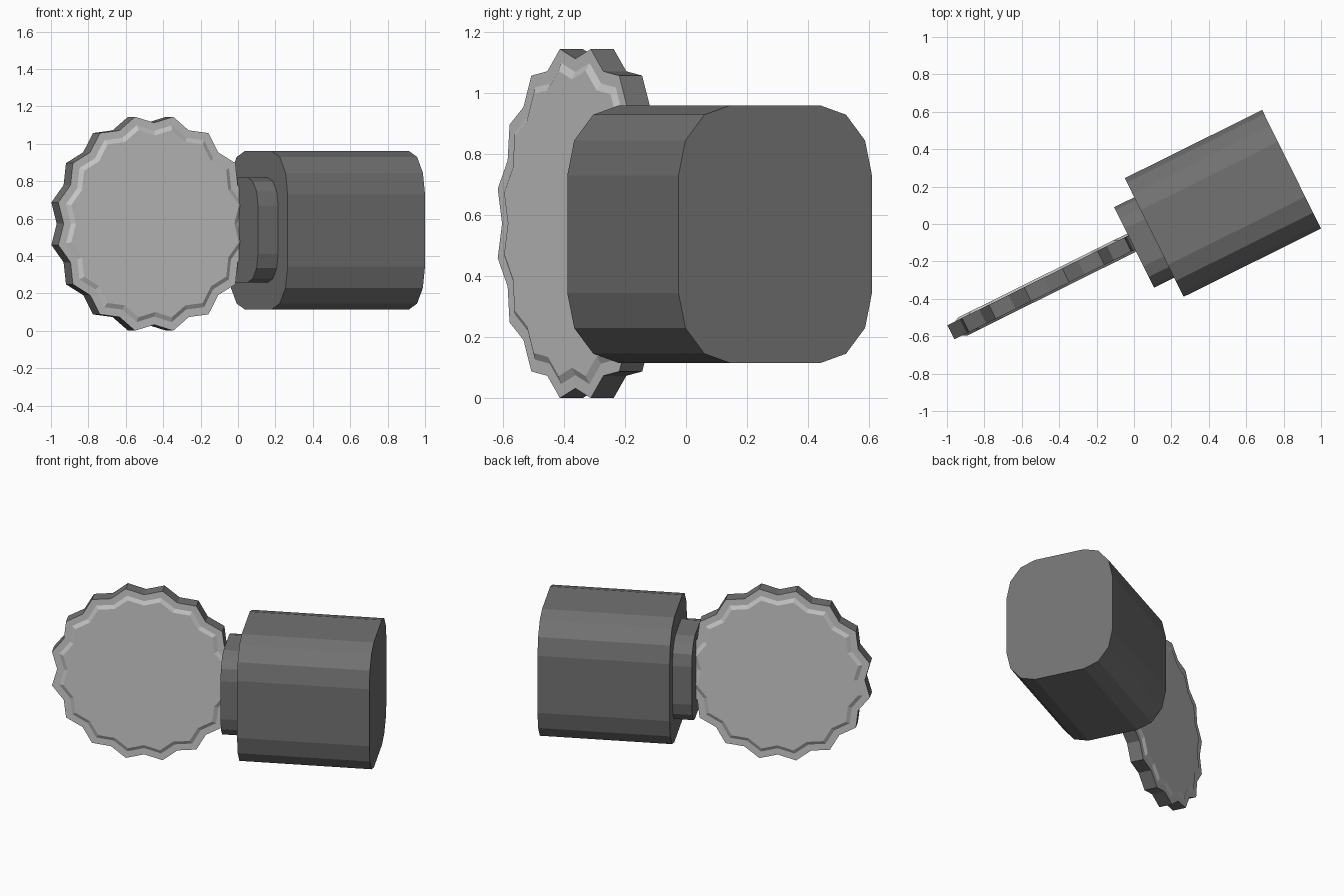
import bpy, bmesh
from math import sin, cos, pi, radians
from mathutils import Matrix

if "Cube" in bpy.data.objects:
    bpy.data.objects.remove(bpy.data.objects["Cube"])

# Local frame: x runs along the handle axis, origin at the centre of its end face
PLACE = Matrix.Translation((0.8425, 0.2925, 0)) @ Matrix.Rotation(radians(26.4), 4, 'Z')


def material(name, grey):
    mat = bpy.data.materials.new(name)
    mat.diffuse_color = (grey, grey, grey, 1)
    mat.use_nodes = True
    mat.node_tree.nodes["Principled BSDF"].inputs["Base Color"].default_value = mat.diffuse_color
    return mat


DARK = material("dark_grey", 0.17)
LIGHT = material("light_grey", 0.8)


def loft(name, rings, dark_bands=None):
    """Join equal-length point rings into a closed solid; all dark unless bands are given."""
    bm = bmesh.new()
    loops = [[bm.verts.new(p) for p in ring] for ring in rings]
    n = len(loops[0])
    for k, (a, b) in enumerate(zip(loops, loops[1:])):
        for i in range(n):
            j = (i + 1) % n
            f = bm.faces.new((a[i], a[j], b[j], b[i]))
            f.material_index = int(dark_bands is not None and k not in dark_bands)
    for cap in (loops[0], loops[-1]):
        bm.faces.new(cap).material_index = int(dark_bands is not None)
    bmesh.ops.recalc_face_normals(bm, faces=bm.faces[:])
    mesh = bpy.data.meshes.new(name)
    bm.to_mesh(mesh)
    bm.free()
    mesh.materials.append(DARK)
    if dark_bands is not None:
        mesh.materials.append(LIGHT)
    ob = bpy.data.objects.new(name, mesh)
    ob.matrix_world = PLACE
    bpy.context.collection.objects.link(ob)
    return ob


def rounded_section(x, hw, hh, rw, rh, zc):
    """Rectangle with three-segment corners, across the handle axis."""
    pts = []
    for q, (sy, sz) in enumerate([(1, 1), (-1, 1), (-1, -1), (1, -1)]):
        for k in range(4):
            a = q * pi / 2 + k * pi / 6
            pts.append((x, sy * (hw - rw) + rw * cos(a), zc + sz * (hh - rh) + rh * sin(a)))
    return pts


def toothed_ring(y, scale):
    """Sixteen-point wheel outline with a notch at the top."""
    pts = []
    for i in range(32):
        r = scale * (0.583 if i % 2 else 0.54)
        a = i * pi / 16
        pts.append((-1.4475 + r * cos(a), 0.029 + y, 0.5725 + r * sin(a)))
    return pts


# Main body block
loft("body", [rounded_section(x, 0.354, 0.4225, 0.19, 0.23, 0.5375) for x in (-0.82, 0)])

# Smaller neck between body and wheel
loft("neck", [rounded_section(x, 0.24, 0.281, 0.128, 0.153, 0.539) for x in (-0.94, -0.8)])

# Toothed wheel: dark toothed edge, light bevelled raised face on both sides
loft("toothed_wheel", [toothed_ring(y, s) for y, s in (
    (-0.054, 0.875), (-0.042, 0.92), (-0.042, 1),
    (0.042, 1), (0.042, 0.92), (0.054, 0.875))], dark_bands={2})
